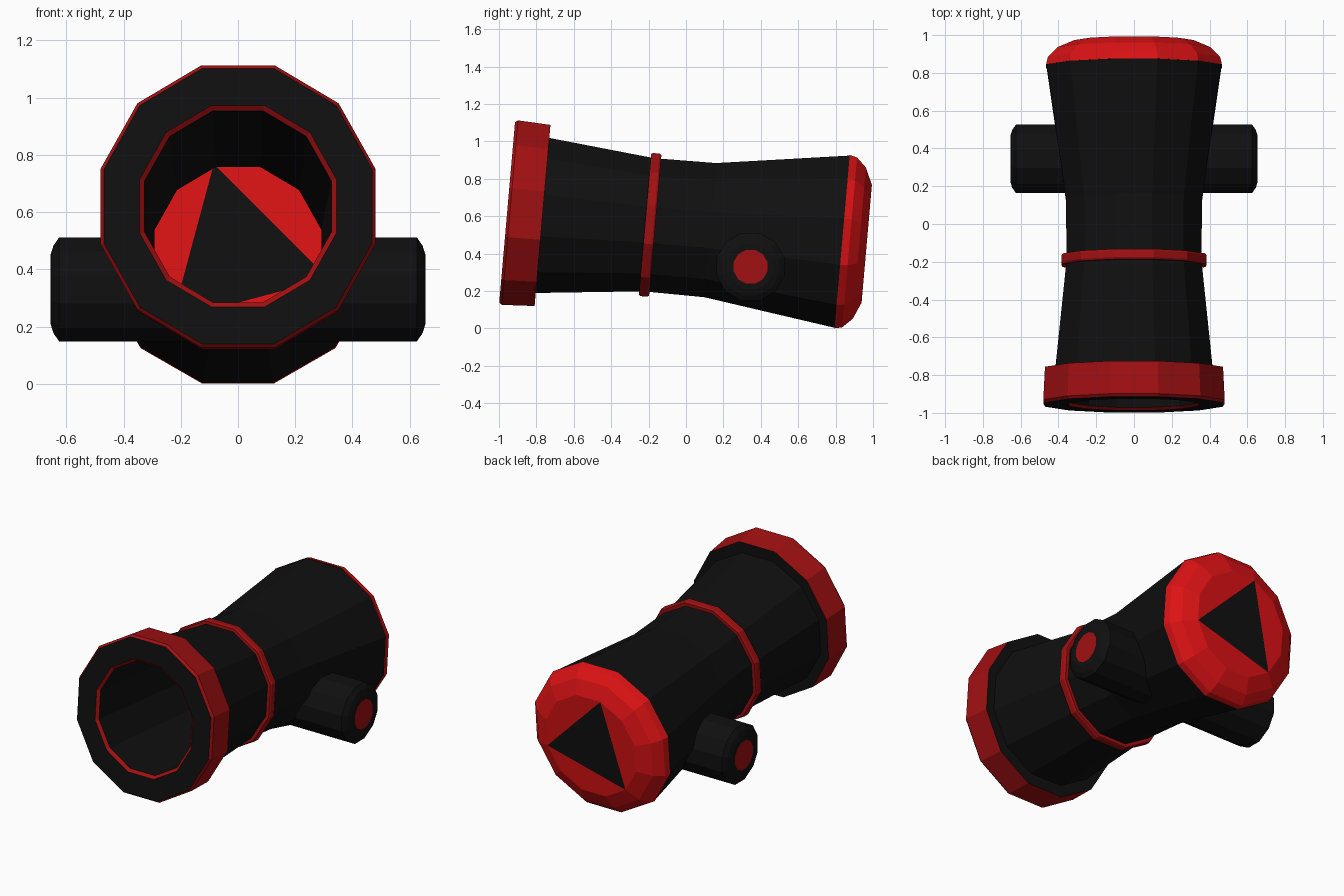
import bpy, bmesh, math
from mathutils import Matrix, Vector

if "Cube" in bpy.data.objects:
    bpy.data.objects.remove(bpy.data.objects["Cube"])

SIDES = 12
AXIS_Z = 0.537
# barrel frame: local y runs from muzzle to breech, nose raised 5 degrees
TILT = Matrix.Translation((0, 0, AXIS_Z)) @ Matrix.Rotation(math.radians(-5), 4, 'X')
FLAT = 1 / math.cos(math.pi / SIDES)      # flat radius -> corner radius


def material(name, rgb):
    m = bpy.data.materials.new(name)
    m.diffuse_color = (*rgb, 1)
    m.use_nodes = True
    m.node_tree.nodes["Principled BSDF"].inputs["Base Color"].default_value = m.diffuse_color
    return m


MATS = [material("black iron", (0.005, 0.005, 0.005)),
        material("dark red", (0.36, 0.005, 0.006)),
        material("bright red", (0.72, 0.006, 0.007))]
BLACK, DARK, BRIGHT = 0, 1, 2


def finish(name, bm):
    me = bpy.data.meshes.new(name)
    bm.to_mesh(me)
    bm.free()
    for m in MATS:
        me.materials.append(m)
    ob = bpy.data.objects.new(name, me)
    bpy.context.collection.objects.link(ob)
    return ob


def lathe(profile, colours, sx=1.0):
    """Twelve-sided lathe; profile = (distance along barrel, flat radius)."""
    bm = bmesh.new()
    rings = []
    for t, a in profile:
        ring = []
        for k in range(SIDES):
            ang = math.radians(15 + 30 * k)
            r = a * FLAT
            ring.append(bm.verts.new(TILT @ Vector((r * math.cos(ang) * sx, t, r * math.sin(ang)))))
        rings.append(ring)
    for r0, r1, col in zip(rings, rings[1:], colours):
        for k in range(SIDES):
            n = (k + 1) % SIDES
            bm.faces.new((r0[k], r1[k], r1[n], r0[n])).material_index = col
    return bm, rings


# muzzle: bore, red lip, black face, red outer ring, black back shoulder
bm, _ = lathe([(0.90, 0.30), (-0.945, 0.336), (-0.96, 0.354), (-0.96, 0.483),
               (-0.945, 0.495), (-0.77, 0.486), (-0.77, 0.41)],
              [BLACK, DARK, BLACK, DARK, DARK, BLACK], 0.97)
finish("muzzle_and_bore", bm)

# barrel body
bm, _ = lathe([(-0.77, 0.416), (-0.20, 0.357), (0.13, 0.36), (0.838, 0.462)], [BLACK] * 3)
finish("barrel_body", bm)

# band around the waist
bm, _ = lathe([(-0.22, 0.35), (-0.22, 0.378), (-0.21, 0.384), (-0.175, 0.384),
               (-0.165, 0.378), (-0.165, 0.35)], [DARK] * 5)
finish("waist_band", bm)

# rounded breech cap with a black triangle in its end face
bm, rings = lathe([(0.838, 0.465), (0.878, 0.456), (0.93, 0.406), (0.97, 0.316)], [BRIGHT] * 3)
end = rings[-1]
bm.faces.new([end[k] for k in (11, 7, 3)]).material_index = BLACK
for start in (3, 7, 11):
    seg = [end[(start + i) % SIDES] for i in range(5)]
    bm.faces.new(seg[::-1]).material_index = BRIGHT
finish("breech_cap", bm)

# trunnions: inner ends follow the curve of the bore so it stays clear
CY, CZ = 0.345, 0.33
axis_here = AXIS_Z - CY * math.tan(math.radians(5))
for side, label in ((1, "right"), (-1, "left")):
    bm = bmesh.new()
    rings = []
    for x, r in [(None, 0.188), (0.625, 0.188), (0.645, 0.158), (0.655, 0.125), (0.655, 0.094)]:
        ring = []
        for k in range(SIDES):
            ang = math.radians(15 + 30 * k)
            y, z = CY + r * math.cos(ang), CZ + r * math.sin(ang)
            px = x if x is not None else math.sqrt(max(0, 0.345 ** 2 - (z - axis_here) ** 2))
            ring.append(bm.verts.new((side * px, y, z)))
        rings.append(ring)
    for r0, r1 in zip(rings, rings[1:]):
        for k in range(SIDES):
            n = (k + 1) % SIDES
            q = (r0[k], r0[n], r1[n], r1[k])
            bm.faces.new(q if side > 0 else q[::-1]).material_index = BLACK
    dot = rings[-1] if side > 0 else rings[-1][::-1]
    bm.faces.new(dot).material_index = DARK
    finish(label + "_trunnion", bm)
